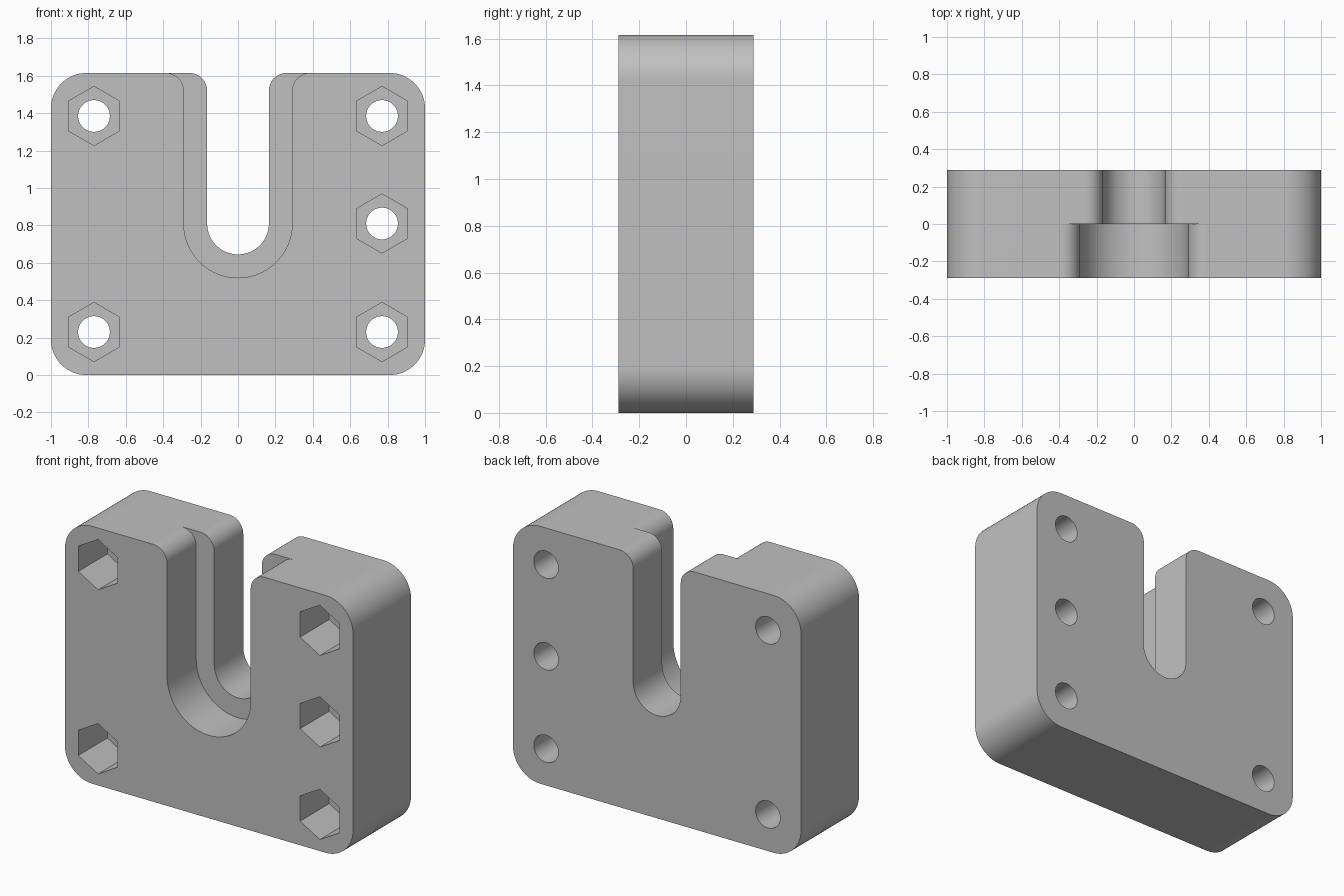
import bpy, bmesh
from math import cos, sin, radians

cube = bpy.data.objects.get("Cube")
if cube:
    bpy.data.objects.remove(cube, do_unlink=True)

HEIGHT, HALF_DEPTH = 1.615, 0.288
CORNER, LIP = 0.19, 0.095
SLOT_Z = 0.81

grey = bpy.data.materials.new("plain grey")
grey.use_nodes = True
colour = (0.53, 0.53, 0.53, 1)
grey.diffuse_color = colour
grey.node_tree.nodes["Principled BSDF"].inputs["Base Color"].default_value = colour


def arc(cx, cz, r, start, end, steps=16):
    """Points on an arc in the xz plane, angles in degrees."""
    angles = [radians(start + (end - start) * i / steps) for i in range(steps + 1)]
    return [(cx + r * cos(a), cz + r * sin(a)) for a in angles]


def ring(cx, cz, r, sides):
    """Closed polygon with one corner pointing up."""
    return arc(cx, cz, r, 90, 90 + 360, sides)[:-1]


def prism(name, profiles, y0, y1):
    """Extrude closed xz profiles from y0 to y1."""
    bm = bmesh.new()
    for pts in profiles:
        face = bm.faces.new([bm.verts.new((x, y0, z)) for x, z in pts])
        new = bmesh.ops.extrude_face_region(bm, geom=[face])["geom"]
        moved = [v for v in new if isinstance(v, bmesh.types.BMVert)]
        bmesh.ops.translate(bm, verts=moved, vec=(0, y1 - y0, 0))
    bmesh.ops.recalc_face_normals(bm, faces=bm.faces)
    mesh = bpy.data.meshes.new(name)
    bm.to_mesh(mesh)
    bm.free()
    mesh.materials.append(grey)
    obj = bpy.data.objects.new(name, mesh)
    bpy.context.collection.objects.link(obj)
    return obj


def slot_edge(half_width):
    """U-shaped slot with rounded lips, from left lip to right lip."""
    lip_x, lip_z = half_width + LIP, HEIGHT - LIP
    return (arc(-lip_x, lip_z, LIP, 90, 0, 12)
            + arc(0, SLOT_Z, half_width, 180, 360, 40)
            + arc(lip_x, lip_z, LIP, 180, 90, 12))


# Block outline with rounded corners and the narrow slot
cx, top = 1 - CORNER, HEIGHT - CORNER
outline = (slot_edge(0.165)
           + arc(cx, top, CORNER, 90, 0)
           + arc(cx, CORNER, CORNER, 0, -90)
           + arc(-cx, CORNER, CORNER, -90, -180)
           + arc(-cx, top, CORNER, 180, 90))
block = prism("slotted_block", [outline], -HALF_DEPTH, HALF_DEPTH)

# Wide slot in the front half
wide_x = 0.29 + LIP
wide = slot_edge(0.29) + [(wide_x, HEIGHT + 0.1), (-wide_x, HEIGHT + 0.1)]
cutters = [prism("wide_slot_cutter", [wide], -HALF_DEPTH - 0.1, 0)]

# Bolt holes with hexagonal nut pockets
bolts = [(-0.77, 0.23), (-0.77, 1.385), (0.77, 0.23), (0.77, SLOT_Z), (0.77, 1.385)]
cutters.append(prism("nut_pocket_cutter", [ring(x, z, 0.158, 6) for x, z in bolts],
                     -HALF_DEPTH - 0.1, 0))
cutters.append(prism("bolt_hole_cutter", [ring(x, z, 0.085, 40) for x, z in bolts],
                     -HALF_DEPTH - 0.1, HALF_DEPTH + 0.1))

bpy.ops.object.select_all(action="DESELECT")
block.select_set(True)
bpy.context.view_layer.objects.active = block
for cutter in cutters:
    cut = block.modifiers.new(cutter.name, "BOOLEAN")
    cut.object = cutter
    cut.solver = "EXACT"
    bpy.ops.object.modifier_apply(modifier=cut.name)
    bpy.data.objects.remove(cutter, do_unlink=True)

# Smooth the rounds, keep the edges sharp and the flats flat
bpy.ops.object.shade_smooth_by_angle(angle=radians(30))
weighted = block.modifiers.new("flat faces", "WEIGHTED_NORMAL")
weighted.keep_sharp = True
